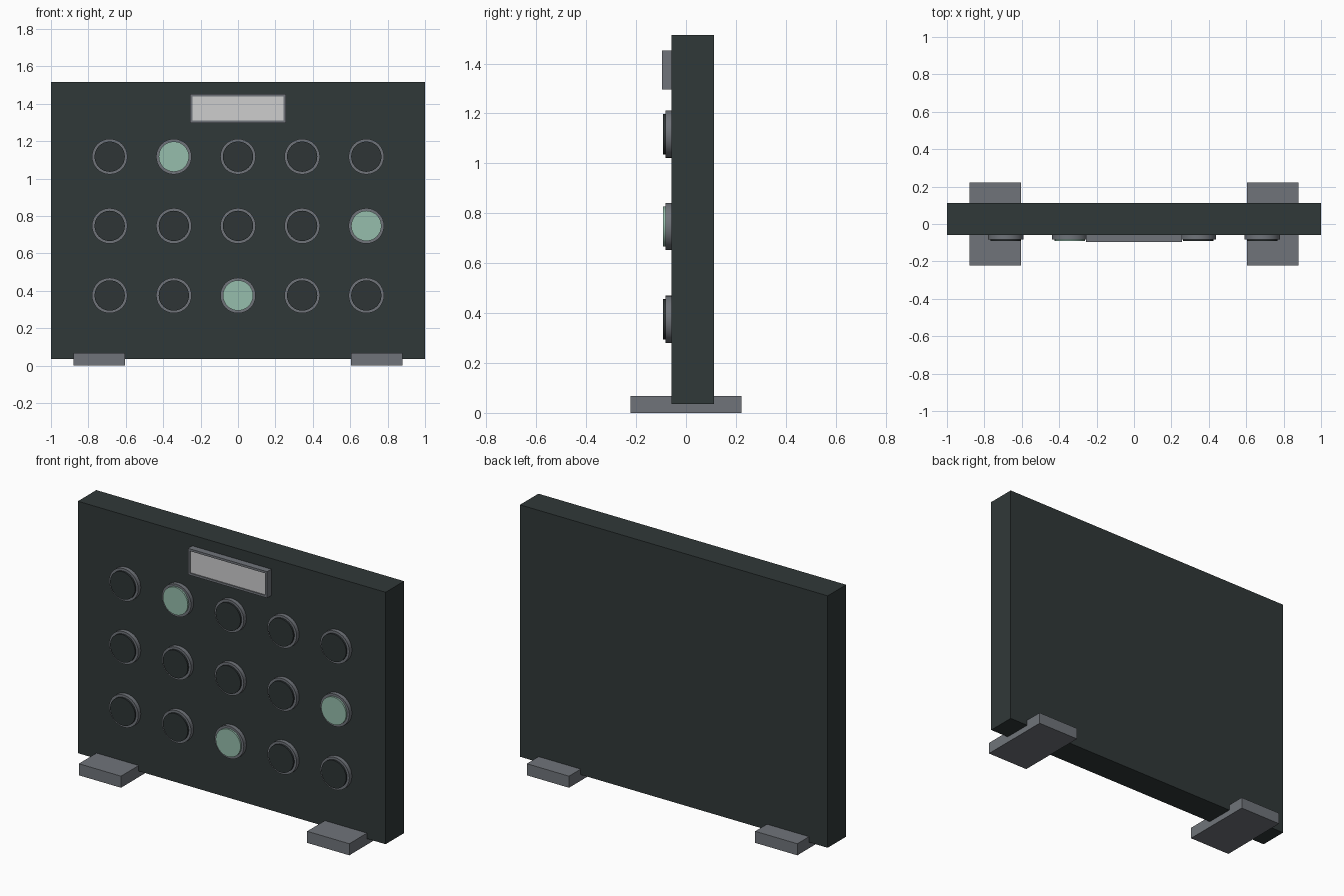
import bpy, bmesh, math
from mathutils import Matrix

if "Cube" in bpy.data.objects:
    bpy.data.objects.remove(bpy.data.objects["Cube"])


def material(name, srgb):
    m = bpy.data.materials.new(name)
    m.diffuse_color = [((c / 255 + 0.055) / 1.055) ** 2.4 for c in srgb] + [1]
    m.use_nodes = True
    m.node_tree.nodes["Principled BSDF"].inputs["Base Color"].default_value = m.diffuse_color
    return m


PANEL = material("dark slate", (48, 56, 56))
CAP = material("dark button", (46, 53, 54))
METAL = material("grey metal", (112, 116, 122))
SCREEN = material("pale screen", (205, 205, 206))
LIT = material("mint light", (150, 189, 172))


def finish(bm, name, mat):
    mesh = bpy.data.meshes.new(name)
    bm.to_mesh(mesh)
    bm.free()
    mesh.materials.append(mat)
    ob = bpy.data.objects.new(name, mesh)
    bpy.context.collection.objects.link(ob)
    return ob


def box(name, x, y, z, mat):
    """Box from (min, max) ranges on each axis."""
    bm = bmesh.new()
    bmesh.ops.create_cube(bm, size=1)
    for v in bm.verts:
        v.co = [(r[0] + r[1]) / 2 + c * (r[1] - r[0]) for r, c in zip((x, y, z), v.co)]
    return finish(bm, name, mat)


def disc(name, x, z, radius, y_front, y_back, mat):
    """Short cylinder facing the front."""
    bm = bmesh.new()
    bmesh.ops.create_cone(bm, cap_ends=True, segments=32, radius1=radius,
                          radius2=radius, depth=y_back - y_front,
                          matrix=Matrix.Rotation(math.pi / 2, 4, 'X'))
    for f in bm.faces:
        f.smooth = len(f.verts) == 4
    for e in bm.edges:
        e.smooth = e.calc_face_angle(0) < 0.6
    ob = finish(bm, name, mat)
    ob.location = (x, (y_front + y_back) / 2, z)
    return ob


# Upright panel
FRONT = -0.058
box("panel", (-1, 1), (FRONT, 0.113), (0.035, 1.515), PANEL)

# Feet that the panel is slotted into
for side, x in (("left", -0.742), ("right", 0.742)):
    box(side + "_foot", (x - 0.137, x + 0.137), (-0.222, 0.222), (0, 0.068), METAL)

# Button grid, three of them lit
lit = {(0, 2), (1, 4), (2, 1)}
for row, z in enumerate((0.375, 0.747, 1.117)):
    for col in range(5):
        x = (col - 2) * 0.343
        tag = f"_{row}_{col}"
        disc("button_collar" + tag, x, z, 0.095, -0.082, FRONT + 0.01, METAL)
        disc("button_cap" + tag, x, z, 0.081, -0.092, -0.075,
             LIT if (row, col) in lit else CAP)

# Display: backing plate, screen and four-sided bezel
X, Z0, Z1, W = 0.257, 1.297, 1.452, 0.013
box("display_backing", (-X, X), (-0.078, FRONT + 0.01), (Z0, Z1), METAL)
box("display_screen", (-X + W, X - W), (-0.091, -0.076), (Z0 + W, Z1 - W), SCREEN)
for name, x, z in (("bottom", (-X, X), (Z0, Z0 + W)),
                   ("top", (-X, X), (Z1 - W, Z1)),
                   ("left", (-X, -X + W), (Z0 + W, Z1 - W)),
                   ("right", (X - W, X), (Z0 + W, Z1 - W))):
    box("bezel_" + name, x, (-0.097, -0.078), z, METAL)
